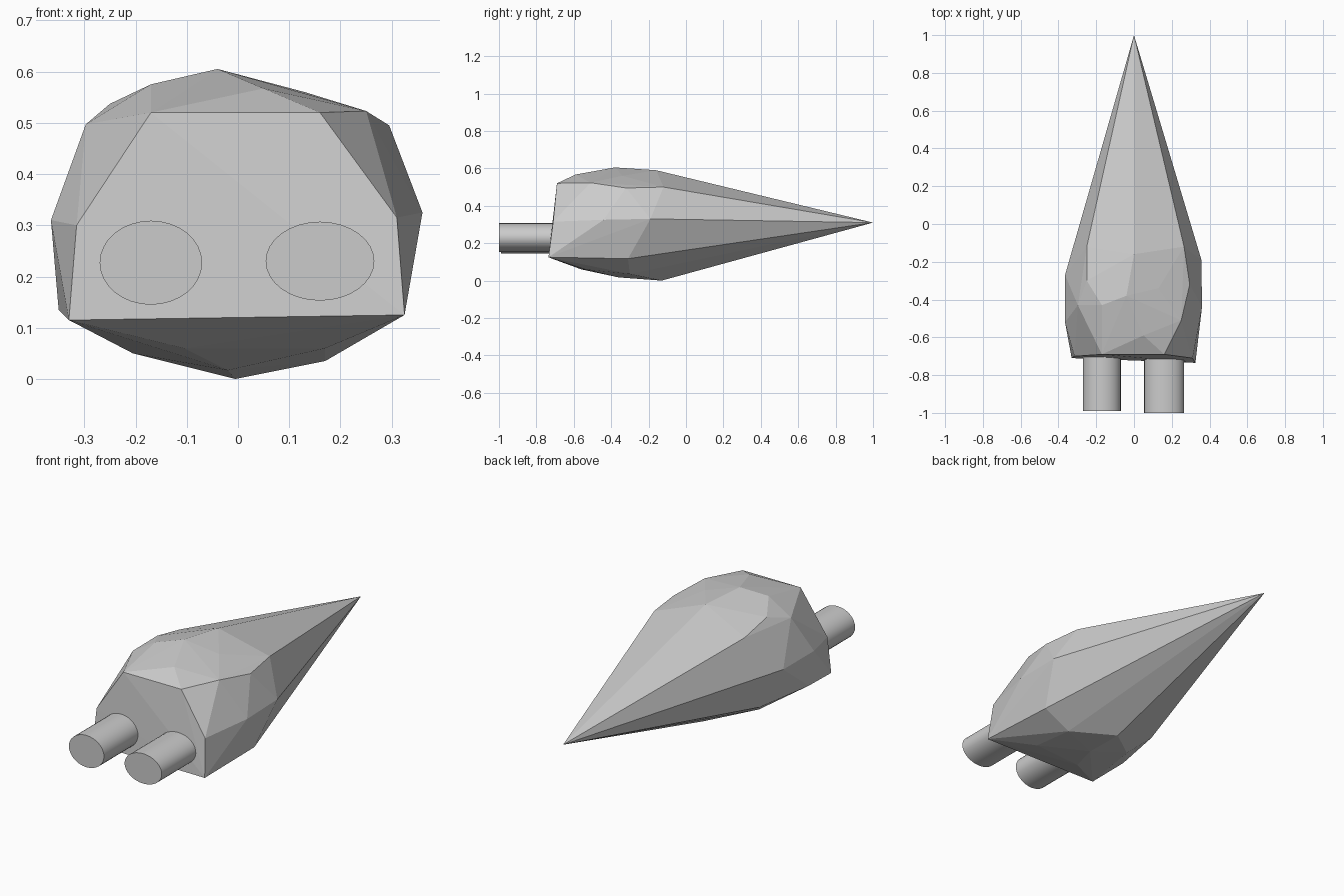
import bpy, bmesh, math

if "Cube" in bpy.data.objects:
    bpy.data.objects.remove(bpy.data.objects["Cube"])

# Faceted hull: the corner points of each belt, skinned as a convex body
rear_plate = [(-0.17, -0.69, 0.52), (0.16, -0.69, 0.52), (0.31, -0.71, 0.315),
              (0.325, -0.735, 0.125), (-0.33, -0.71, 0.115), (-0.315, -0.70, 0.30)]
crown = [(0.05, -0.59, 0.567), (-0.17, -0.43, 0.575), (-0.04, -0.38, 0.605),
         (0.0, -0.16, 0.59), (0.13, -0.34, 0.56)]
shoulder = [(0.25, -0.51, 0.523), (0.295, -0.32, 0.495), (0.265, -0.12, 0.50),
            (-0.297, -0.43, 0.497), (-0.25, -0.30, 0.537), (-0.25, -0.12, 0.50)]
waist = [(0.36, -0.44, 0.325), (0.357, -0.19, 0.33),
         (-0.365, -0.52, 0.31), (-0.365, -0.27, 0.31)]
lower = [(0.31, -0.31, 0.117), (-0.35, -0.50, 0.135), (-0.28, -0.20, 0.12)]
belly = [(-0.105, -0.56, 0.06), (0.17, -0.54, 0.06), (-0.205, -0.30, 0.05),
         (0.17, -0.30, 0.035), (-0.02, -0.36, 0.017), (-0.005, -0.13, 0.0)]
nose_tip = [(0.0, 1.0, 0.31)]

bm = bmesh.new()
for p in rear_plate + crown + shoulder + waist + lower + belly + nose_tip:
    bm.verts.new(p)
hull = bmesh.ops.convex_hull(bm, input=bm.verts[:])
loose = [v for v in bm.verts if not v.link_faces]
bmesh.ops.delete(bm, geom=loose, context='VERTS')
bmesh.ops.recalc_face_normals(bm, faces=bm.faces[:])
mesh = bpy.data.meshes.new("hull")
bm.to_mesh(mesh)
bm.free()
bpy.context.collection.objects.link(bpy.data.objects.new("hull", mesh))


# Oval exhaust pipes, running from inside the hull out past the rear plate
def pipe(name, x, z, rx, rz, y_end):
    y_in = -0.55
    bpy.ops.mesh.primitive_cylinder_add(vertices=32, radius=1, depth=1,
                                        location=(x, (y_in + y_end) / 2, z),
                                        rotation=(math.pi / 2, 0, 0))
    ob = bpy.context.object
    ob.name = name
    ob.scale = (rx, rz, y_in - y_end)
    bpy.ops.object.transform_apply(location=False, rotation=True, scale=True)
    bpy.ops.object.shade_smooth_by_angle(angle=math.radians(30))


pipe("left_exhaust", -0.17, 0.227, 0.10, 0.082, -0.99)
pipe("right_exhaust", 0.16, 0.23, 0.106, 0.077, -1.0)
